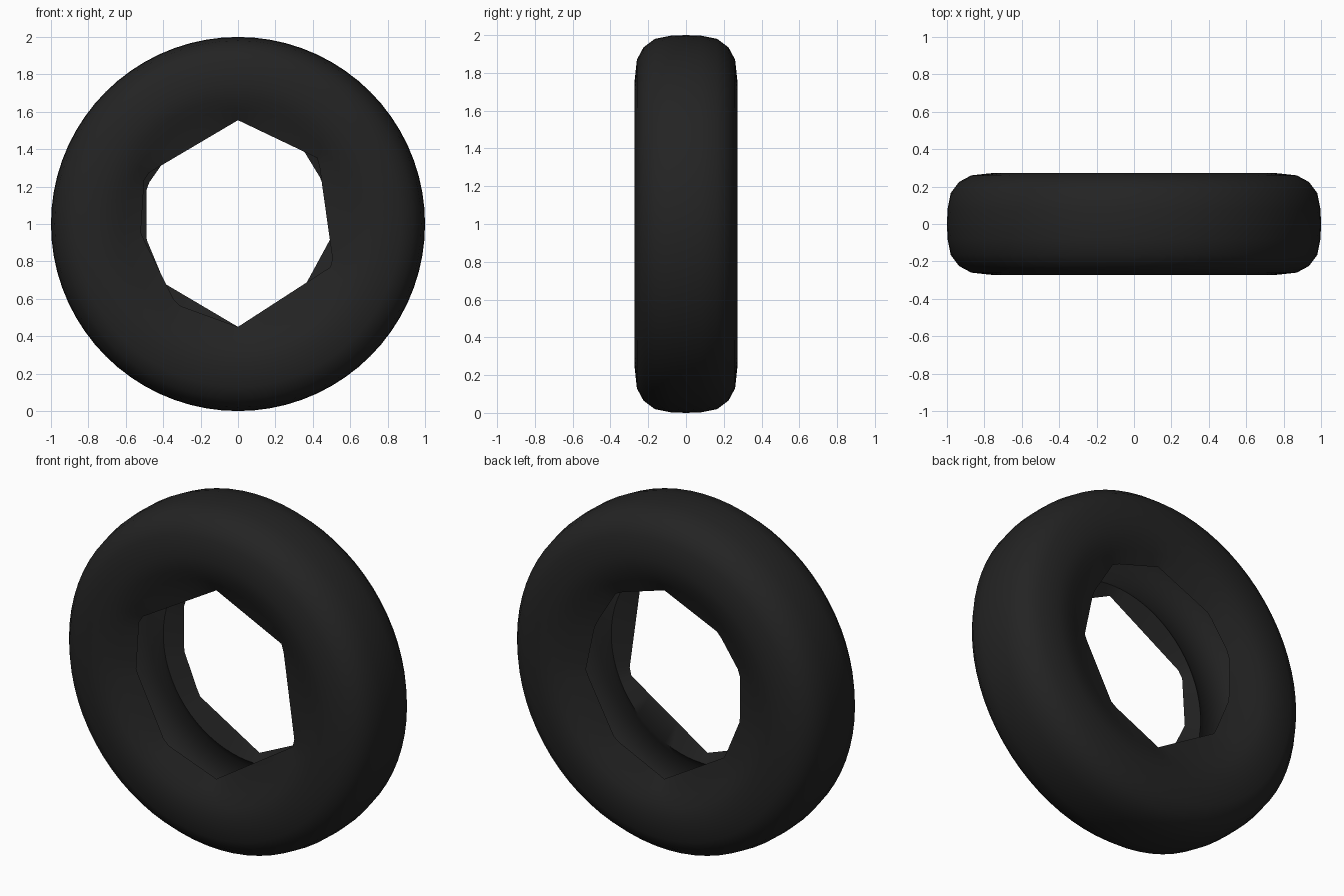
import bpy, bmesh, math
from mathutils import Vector

cube = bpy.data.objects.get("Cube")
if cube:
    bpy.data.objects.remove(cube)

SEGMENTS = 72

# Material
rubber = bpy.data.materials.new("black_rubber")
rubber.use_nodes = True
colour = (0.017, 0.017, 0.017, 1)
rubber.diffuse_color = colour
bsdf = rubber.node_tree.nodes["Principled BSDF"]
bsdf.inputs["Base Color"].default_value = colour
bsdf.inputs["Roughness"].default_value = 0.8

# Faceted bead outlines (x, z about the axle), clockwise from the top
front_bead = [(0, .555), (.43, .35), (.51, -.22), (0, -.55),
              (-.33, -.43), (-.52, -.05), (-.5, .26)]
back_bead = [(0, .555), (.31, .46), (.45, .23), (.51, -.05), (.32, -.4),
             (0, -.55), (-.39, -.32), (-.49, -.08), (-.49, .2), (-.35, .4)]


def bead_radius(outline, angle):
    """Distance from the axle to a bead outline in one direction."""
    d = Vector((math.sin(angle), math.cos(angle)))
    for i, p in enumerate(outline):
        a, b = Vector(p), Vector(outline[(i + 1) % len(outline)])
        e = b - a
        den = d.x * e.y - d.y * e.x
        if abs(den) < 1e-9:
            continue
        t = (a.x * e.y - a.y * e.x) / den
        s = (a.x * d.y - a.y * d.x) / den
        if t > 0 and -1e-6 <= s <= 1 + 1e-6:
            return t
    return 0.53


# Half section (radius, half width); None marks the faceted bead edge
outer_half = [(1, 0), (.997, .08), (.98, .165), (.935, .225), (.87, .26),
              (.75, .273), (.67, .262), (.61, .235), (None, .2)]
inner_half = [(.6, .165), (.65, .2), (.75, .215), (.86, .2), (.92, .12), (.935, 0)]
half = outer_half + inner_half
section = [(r, -w) for r, w in half] + [(r, w) for r, w in reversed(half[1:-1])]

# Tyre: hollow shell swept around the axle
bm = bmesh.new()
rings = []
for k in range(SEGMENTS):
    ang = 2 * math.pi * k / SEGMENTS
    ring = []
    for r, y in section:
        if r is None:
            r = bead_radius(front_bead if y < 0 else back_bead, ang)
        ring.append(bm.verts.new((r * math.sin(ang), y, 1 + r * math.cos(ang))))
    rings.append(ring)

count = len(section)
for k in range(SEGMENTS):
    a, b = rings[k], rings[(k + 1) % SEGMENTS]
    for j in range(count):
        n = (j + 1) % count
        bm.faces.new((a[j], a[n], b[n], b[j]))
bmesh.ops.recalc_face_normals(bm, faces=bm.faces)

mesh = bpy.data.meshes.new("tyre")
bm.to_mesh(mesh)
bm.free()
mesh.materials.append(rubber)
tyre = bpy.data.objects.new("tyre", mesh)
bpy.context.collection.objects.link(tyre)

# Smooth shading with crisp bead edges
bpy.ops.object.select_all(action='DESELECT')
tyre.select_set(True)
bpy.context.view_layer.objects.active = tyre
bpy.ops.object.shade_smooth_by_angle(angle=math.radians(50))
